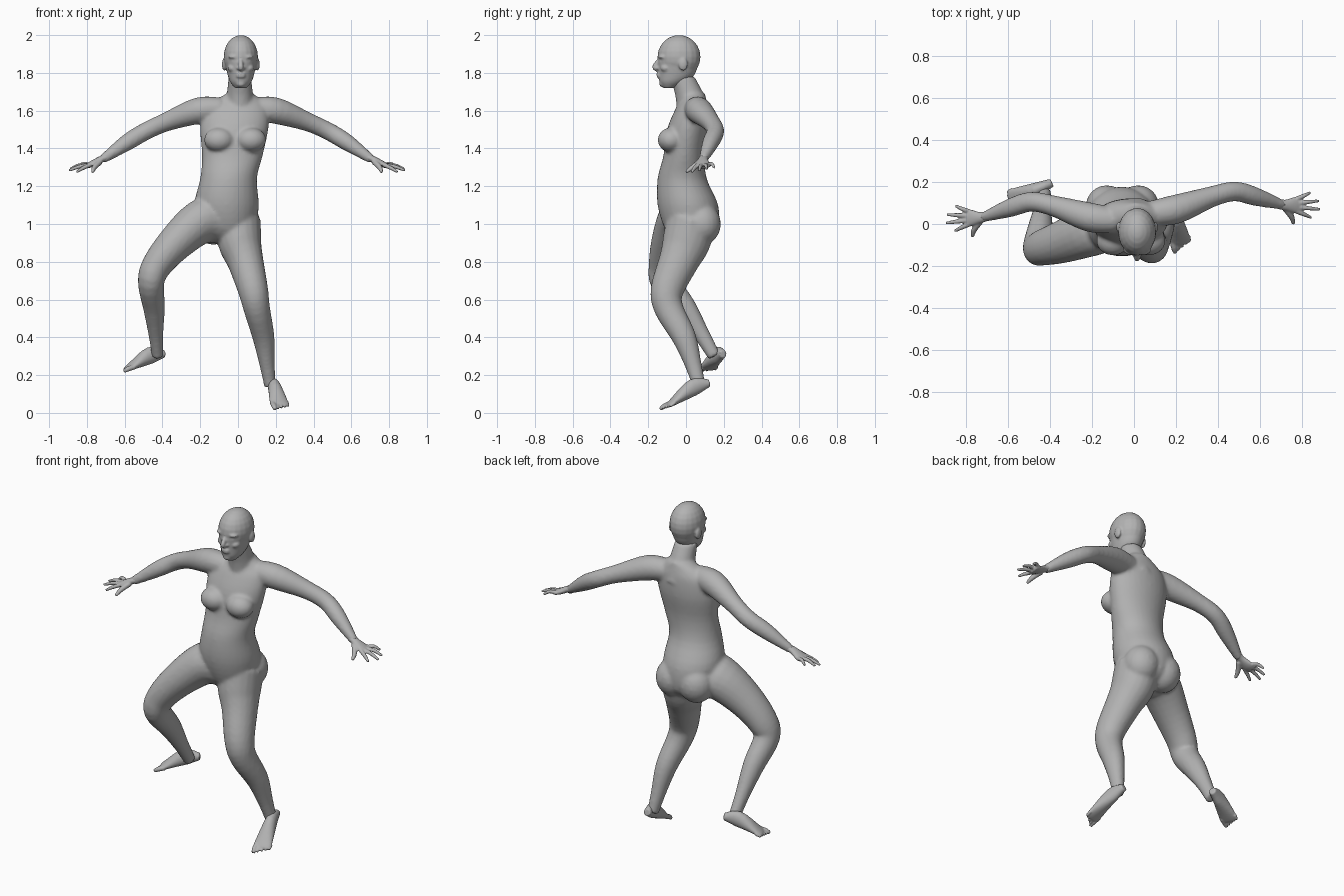
import bpy
import bmesh
import math
from mathutils import Vector, Matrix

default_cube = bpy.data.objects.get("Cube")
if default_cube:
    bpy.data.objects.remove(default_cube, do_unlink=True)

ACROSS, FORWARD, UP = Vector((1, 0, 0)), Vector((0, 1, 0)), Vector((0, 0, 1))

# The single colour
shade = .45
grey = bpy.data.materials.new("plain grey")
grey.use_nodes = True
grey.diffuse_color = (shade, shade, shade, 1)
shader = grey.node_tree.nodes["Principled BSDF"]
shader.inputs["Base Color"].default_value = grey.diffuse_color


def spline(rows, steps=4):
    """Catmull-Rom interpolation through rows of numbers."""
    rows = [Vector(row) for row in rows]
    last = len(rows) - 1
    smooth_rows = []
    for index in range(last):
        start, end = rows[index], rows[index + 1]
        leave = (end - rows[max(index - 1, 0)]) / 2
        arrive = (rows[min(index + 2, last)] - start) / 2
        for step in range(steps):
            t = step / steps
            ease = t * t * (3 - 2 * t)
            smooth_rows.append(start.lerp(end, ease) + leave * t * (1 - t) ** 2
                               - arrive * t * t * (1 - t))
    return smooth_rows + [rows[last]]


def tube(bm, rows, side=ACROSS, depth=1, level=False, sides=20):
    """Closed loft; each row is a centre, a radius along side and maybe a second radius."""
    rows = spline([row if len(row) > 4 else (*row, row[-1] * depth) for row in rows])
    centres = [Vector(row[:3]) for row in rows]
    rings = []
    for index, centre in enumerate(centres):
        along = UP
        if not level:
            following = centres[min(index + 1, len(centres) - 1)]
            along = (following - centres[max(index - 1, 0)]).normalized()
        width_axis = (side - along * side.dot(along)).normalized()
        depth_axis = along.cross(width_axis)
        width, thickness = rows[index][3:]
        ring = []
        for corner in range(sides):
            angle = math.tau * corner / sides
            ring.append(bm.verts.new(centre + width_axis * width * math.cos(angle)
                                     + depth_axis * thickness * math.sin(angle)))
        rings.append(ring)
    for lower, upper in zip(rings, rings[1:]):
        for corner in range(sides):
            after = (corner + 1) % sides
            bm.faces.new((lower[corner], lower[after], upper[after], upper[corner]))
    bm.faces.new(reversed(rings[0]))
    bm.faces.new(rings[-1])


def ball(bm, centre, radii):
    matrix = Matrix.Translation(centre) @ Matrix.Diagonal((*radii, 1))
    bmesh.ops.create_uvsphere(bm, u_segments=20, v_segments=12, radius=1, matrix=matrix)


def finish(name, bm, voxel, softness):
    """Fuse the overlapping shapes of a part into one smooth skin."""
    bmesh.ops.recalc_face_normals(bm, faces=bm.faces)
    mesh = bpy.data.meshes.new(name)
    bm.to_mesh(mesh)
    bm.free()
    mesh.materials.append(grey)
    part = bpy.data.objects.new(name, mesh)
    bpy.context.collection.objects.link(part)
    fuse = part.modifiers.new("fuse", 'REMESH')
    fuse.mode = 'VOXEL'
    fuse.voxel_size = voxel
    fuse.use_smooth_shade = True
    soften = part.modifiers.new("soften", 'SMOOTH')
    soften.factor = .5
    soften.iterations = softness


def arm_pose(sign, x, y, z, *radii):
    """Place a left arm point, or its mirror on the right arm swung forward."""
    if sign < 0:
        return (-x - .01, y - .03 - .04 * x, z, *radii)
    return (x, y, z, *radii)


# Torso and neck
body = bmesh.new()
torso = [(-.02, .03, .9, .07, .08), (-.05, .03, .97, .14, .14), (-.06, .01, 1.1, .17, .16),
         (-.05, -.02, 1.24, .15, .13), (-.03, -.01, 1.36, .16, .11), (-.02, .01, 1.5, .18, .11),
         (-.01, .03, 1.6, .17, .09), (0, .04, 1.65, .13, .07), (.01, .04, 1.69, .07, .06)]
tube(body, torso, level=True, sides=32)
tube(body, [(.01, .04, 1.58, .08), (.01, .02, 1.68, .07), (.01, -.02, 1.78, .06)],
     depth=1.1, level=True)

# Breasts, buttocks and arms
arm = [(.08, .05, 1.61, .06), (.2, .07, 1.6, .07), (.37, .13, 1.54, .05),
       (.48, .155, 1.49, .047), (.58, .13, 1.43, .044), (.71, .09, 1.34, .023)]
for sign in (-1, 1):
    ball(body, (sign * .085 - .015, -.08, 1.445), (.08, .07, .065))
    ball(body, (sign * .075 - .055, .085, 1), (.1, .1, .11))
    tube(body, [arm_pose(sign, *row) for row in arm], side=FORWARD)

# Legs share their girth; the left one stands, the right one is lifted and bent
girth = (.12, .115, .096, .08, .07, .058, .04, .031)
standing = [(0, .03, 1.02), (.01, 0, .9), (.04, -.04, .8), (.08, -.1, .65),
            (.1, -.09, .55), (.135, -.01, .4), (.155, .04, .25), (.17, .07, .14)]
lifted = [(-.09, 0, 1.03), (-.2, -.03, 1.01), (-.33, -.08, .9), (-.43, -.11, .78),
          (-.46, -.11, .69), (-.445, -.01, .56), (-.435, .08, .42), (-.425, .15, .3)]
for path in (standing, lifted):
    tube(body, [(*joint, radius) for joint, radius in zip(path, girth)], depth=1.1)
finish("body", body, voxel=.01, softness=5)


# Feet: a shared profile laid from heel to toe, with five toes
def build_foot(name, heel, toe, inner_sign):
    bm = bmesh.new()
    heel, toe = Vector(heel), Vector(toe)
    length = toe - heel
    inner = UP.cross(length).normalized() * inner_sign
    rise = length.cross(inner).normalized() * inner_sign

    def spot(along, height, sideways=0):
        return heel + length * along + rise * height + inner * sideways

    profile = [(0, .03, .02, .02), (.3, .045, .033, .045),
               (.75, .02, .05, .02), (.87, .013, .045, .011)]
    tube(bm, [(*spot(along, height), width, thickness)
              for along, height, width, thickness in profile], side=inner)
    for number in range(5):
        radius = .01 if number else .014
        sideways = .036 - .02 * number
        tip = 1 - .035 * number
        tube(bm, [(*spot(.76, .016, sideways), radius),
                  (*spot(tip - .1, .016, sideways), radius),
                  (*spot(tip, .01, sideways), radius * .7)], side=inner, sides=10)
    finish(name, bm, voxel=.005, softness=2)


build_foot("left_foot", heel=(.17, .135, .13), toe=(.23, -.125, .01), inner_sign=-1)
build_foot("right_foot", heel=(-.383, .2, .283), toe=(-.615, .1, .21), inner_sign=1)


# Hands: flat palm, four spread fingers and a thumb
def build_hand(name, sign):
    bm = bmesh.new()

    def digit(*rows):
        tube(bm, [arm_pose(sign, *row) for row in rows], side=FORWARD, sides=10)

    palm = [(.67, .1, 1.36, .024, .02), (.72, .09, 1.34, .026, .018),
            (.77, .09, 1.315, .04, .016), (.8, .09, 1.303, .036, .01)]
    tube(bm, [arm_pose(sign, *row) for row in palm], side=FORWARD)
    for number, reach in enumerate((.845, .885, .88, .84)):
        knuckle = .06 + .02 * number
        tip = .03 + .04 * number
        drop = 1.275 + .008 * number
        digit((.775, knuckle, 1.312, .012),
              ((reach + .78) / 2, (knuckle + tip) / 2, drop + .02, .0105),
              (reach, tip, drop, .007))
    digit((.72, .075, 1.33, .016), (.75, .035, 1.3, .014), (.76, 0, 1.275, .008))
    finish(name, bm, voxel=.005, softness=2)


build_hand("left_hand", 1)
build_hand("right_hand", -1)

# Head: skull and tapering jaw
head = bmesh.new()
middle = .015
ball(head, (middle, -.037, 1.885), (.091, .114, .115))
jaw = [(-.09, 1.72, .03, .03), (-.07, 1.75, .055, .07),
       (-.05, 1.79, .07, .095), (-.04, 1.86, .085, .11)]
tube(head, [(middle, *row) for row in jaw], level=True, sides=32)

# Nose, chin and lips
tube(head, [(middle, -.14, 1.873, .009), (middle, -.166, 1.832, .014),
            (middle, -.15, 1.818, .012)], sides=12)
ball(head, (middle, -.12, 1.742), (.026, .022, .018))
for height in (1.793, 1.78):
    ball(head, (middle, -.14, height), (.026, .017, .007))

# Brows, eyes, cheeks, nostrils and ears
for sign in (-1, 1):
    for spread, forward, height, radii in (
            (.034, -.118, 1.885, (.034, .03, .012)),
            (.034, -.12, 1.86, (.016, .018, .009)),
            (.042, -.105, 1.825, (.028, .03, .022)),
            (.014, -.148, 1.825, (.009, .012, .008)),
            (.088, -.015, 1.845, (.012, .024, .034))):
        ball(head, (middle + sign * spread, forward, height), radii)
finish("head", head, voxel=.006, softness=3)
